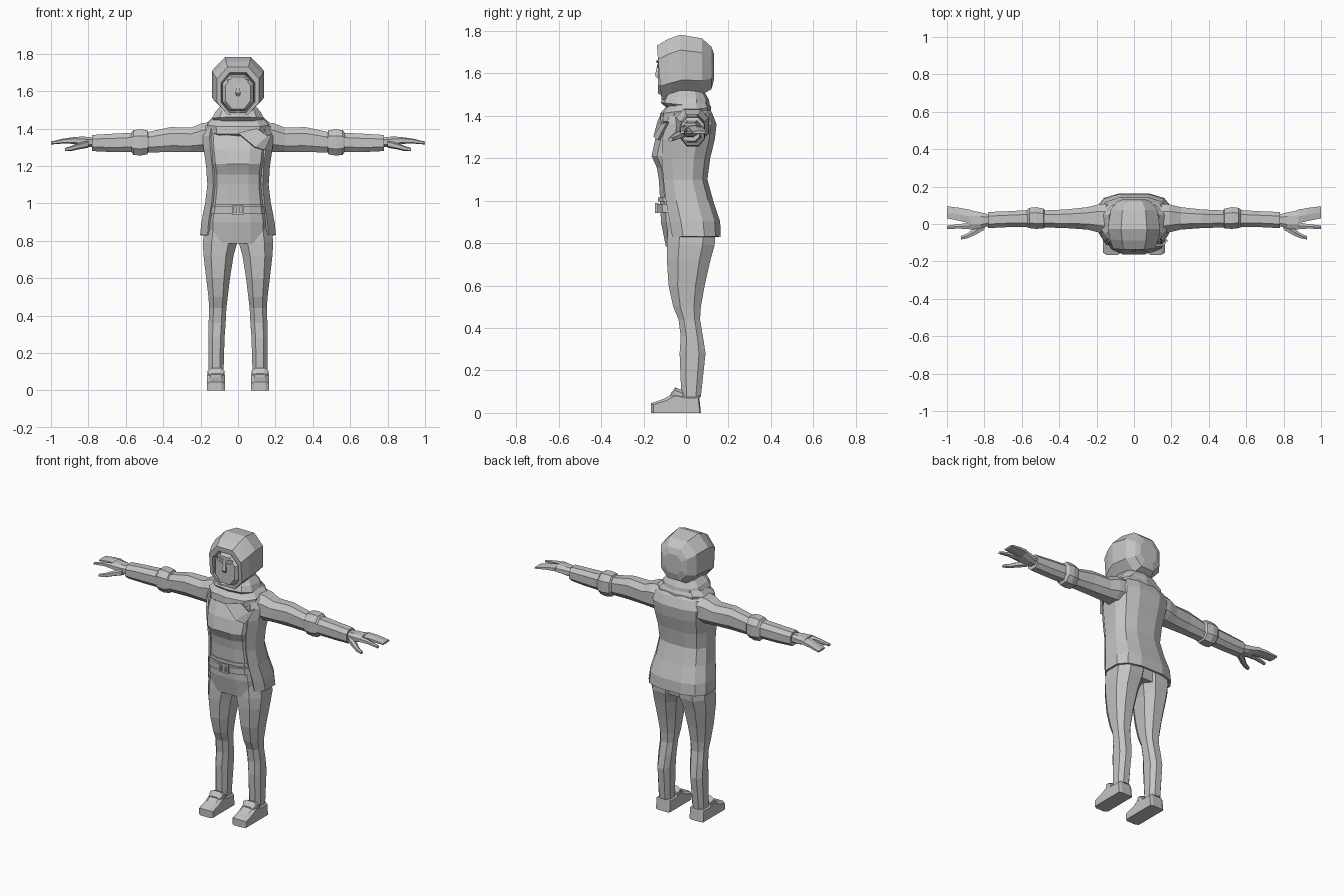
import bpy, bmesh, math
from mathutils import Vector

cloth = bpy.data.materials.new("plain_grey")
cloth.diffuse_color = (0.55, 0.55, 0.55, 1)


def ring(axis, pos, u0, u1, v0, v1, n=8, p=0.8, ks=None, tilt=0.0):
    """Squarish ring across an axis; u, v are the two other axes in xyz order."""
    top = math.cos(math.pi / n) ** p
    pts = []
    for k in (ks if ks is not None else range(n)):
        a = (k + 0.5) * 2 * math.pi / n
        c, s = math.cos(a), math.sin(a)
        u = (u0 + u1) / 2 + (u1 - u0) / 2 * math.copysign(abs(c) ** p, c) / top
        v = (v0 + v1) / 2 + (v1 - v0) / 2 * math.copysign(abs(s) ** p, s) / top
        w = pos + tilt * v
        pts.append({"x": (w, u, v), "y": (u, w, v), "z": (u, v, w)}[axis])
    return pts


def loft(name, rings, closed=True, caps=True, mirror=False, thick=0):
    bm = bmesh.new()
    rows = [[bm.verts.new(q) for q in r] for r in rings]
    n = len(rows[0])
    for a, b in zip(rows, rows[1:]):
        for i in range(n if closed else n - 1):
            j = (i + 1) % n
            bm.faces.new((a[i], a[j], b[j], b[i]))
    if caps and closed:
        bm.faces.new(rows[0])
        bm.faces.new(rows[-1])
    bmesh.ops.recalc_face_normals(bm, faces=bm.faces)
    me = bpy.data.meshes.new(name)
    bm.to_mesh(me)
    bm.free()
    me.materials.append(cloth)
    ob = bpy.data.objects.new(name, me)
    bpy.context.collection.objects.link(ob)
    if thick:
        m = ob.modifiers.new("thickness", "SOLIDIFY")
        m.thickness, m.offset = thick, 0
    if mirror:
        ob.modifiers.new("mirror", "MIRROR").use_clip = False
    return ob


def zloft(name, rows, n=12, p=0.7, ks=None, tilt=0.0, **kw):
    """Rows of (z, half width, front y, back y)."""
    return loft(name, [ring("z", z, -w, w, f, b, n, p, ks, tilt) for z, w, f, b in rows], **kw)


def box(name, x0, x1, y0, y1, z0, z1, slope=0, mirror=False):
    """Block whose z rises by slope from x0 to x1."""
    ends = [[(x, y, z + d) for y, z in ((y0, z0), (y1, z0), (y1, z1), (y0, z1))]
            for x, d in ((x0, 0), (x1, slope))]
    return loft(name, ends, mirror=mirror)


# Shirt with bust, waist and hem
zloft("shirt", [(0.785, 0.165, -0.095, 0.12), (0.90, 0.168, -0.118, 0.135),
                (1.0, 0.15, -0.122, 0.105), (1.10, 0.138, -0.128, 0.08),
                (1.155, 0.14, -0.137, 0.085), (1.21, 0.15, -0.162, 0.095),
                (1.29, 0.16, -0.145, 0.12), (1.37, 0.165, -0.11, 0.125),
                (1.42, 0.15, -0.085, 0.10), (1.46, 0.09, -0.06, 0.075)])

# Open jacket wrapping sides and back
zloft("jacket", [(0.83, 0.197, -0.085, 0.158), (0.90, 0.19, -0.098, 0.155),
                 (1.0, 0.17, -0.115, 0.122), (1.10, 0.158, -0.125, 0.095),
                 (1.20, 0.165, -0.135, 0.108), (1.29, 0.178, -0.135, 0.13),
                 (1.36, 0.185, -0.115, 0.138), (1.41, 0.17, -0.09, 0.118),
                 (1.45, 0.10, -0.065, 0.09)],
      ks=range(-2, 8), closed=False, thick=0.012)

# Belt with two bands and an open buckle
zloft("belt", [(0.945, 0.158, -0.134, 0.10), (0.985, 0.152, -0.136, 0.10)])
zloft("upper_belt", [(0.995, 0.15, -0.131, 0.10), (1.015, 0.148, -0.131, 0.10)])
box("buckle_top", -0.032, 0.032, -0.147, -0.13, 0.98, 0.99)
box("buckle_bottom", -0.032, 0.032, -0.147, -0.13, 0.942, 0.952)
box("buckle_side", 0.022, 0.032, -0.147, -0.13, 0.952, 0.98, mirror=True)
box("buckle_pin", -0.008, 0.008, -0.144, -0.13, 0.952, 0.98)

# Wrapped scarf: two overlapping rolls and a tail over one side of the chest
zloft("lower_scarf", [(1.365, 0.12, -0.10, 0.09), (1.385, 0.158, -0.122, 0.112),
                      (1.425, 0.165, -0.118, 0.115), (1.455, 0.135, -0.09, 0.10)],
      n=10, tilt=0.12)
zloft("upper_scarf", [(1.43, 0.12, -0.09, 0.09), (1.45, 0.137, -0.115, 0.11),
                      (1.485, 0.122, -0.10, 0.105), (1.52, 0.09, -0.07, 0.085)],
      n=10, tilt=-0.1)
loft("scarf_tail", [[(0.0, -0.128, 1.375), (0.09, -0.148, 1.30), (0.14, -0.128, 1.285)],
                    [(0.10, -0.115, 1.40), (0.155, -0.112, 1.36), (0.178, -0.085, 1.37)]],
     closed=False, thick=0.012)

# Hood with a recessed face opening
loft("hood", [ring("y", y, -w, w, a, b, 8, 0.8, tilt=t) for y, w, a, b, t in (
    (-0.06 + 0.06, 0.086, 1.495, 1.69, -0.05), (0.01, 0.09, 1.485, 1.70, -0.085),
    (0.01, 0.112, 1.475, 1.73, -0.085), (0.045, 0.13, 1.485, 1.76, -0.075),
    (0.0, 0.14, 1.495, 1.782, -0.015), (0.075, 0.125, 1.50, 1.765, 0),
    (0.12, 0.09, 1.525, 1.725, 0), (0.132, 0.06, 1.57, 1.69, 0))])
loft("face", [ring("y", y, -w, w, a, b, 8, 0.8) for y, w, a, b in (
    (-0.05, 0.088, 1.49, 1.695), (-0.112, 0.082, 1.495, 1.685), (-0.132, 0.066, 1.505, 1.675))])
box("brow", 0.014, 0.056, -0.138, -0.13, 1.648, 1.655, 0.008, mirror=True)
box("eye", 0.018, 0.048, -0.136, -0.13, 1.628, 1.636, 0.004, mirror=True)
loft("nose", [ring("z", z, -w, w, f, -0.125, 4, 1) for z, w, f in (
    (1.645, 0.006, -0.134), (1.59, 0.013, -0.146), (1.575, 0.009, -0.134))])

# Sleeves and elbow bands, rows of x, y range, z range
def xloft(name, rows, n=8, p=0.8):
    return loft(name, [ring("x", r[0], *r[1:], n, p) for r in rows], mirror=True)

xloft("sleeve", [(0.12, -0.06, 0.11, 1.28, 1.435), (0.19, -0.045, 0.105, 1.275, 1.43),
                 (0.25, -0.03, 0.09, 1.275, 1.405), (0.36, -0.022, 0.078, 1.275, 1.408),
                 (0.49, -0.018, 0.072, 1.272, 1.38), (0.57, -0.017, 0.074, 1.275, 1.378),
                 (0.68, -0.017, 0.068, 1.275, 1.372), (0.78, -0.022, 0.064, 1.28, 1.366)])
xloft("elbow_band", [(0.475, -0.018, 0.072, 1.285, 1.37), (0.485, -0.024, 0.083, 1.262, 1.392),
                     (0.525, -0.026, 0.09, 1.256, 1.396), (0.56, -0.022, 0.086, 1.26, 1.392),
                     (0.575, -0.016, 0.074, 1.285, 1.37)])

# Hands: palm, grouped fingers, index finger and thumb
xloft("palm", [(0.77, -0.008, 0.05, 1.30, 1.352), (0.82, -0.025, 0.062, 1.303, 1.357),
               (0.88, -0.03, 0.074, 1.318, 1.356)])
xloft("fingers", [(0.87, 0.002, 0.075, 1.322, 1.354), (0.93, 0.016, 0.086, 1.322, 1.345),
                  (1.0, 0.03, 0.095, 1.316, 1.328)], n=6)
xloft("index_finger", [(0.87, -0.028, 0.008, 1.32, 1.352), (0.93, -0.025, 0.0, 1.322, 1.346),
                       (1.0, -0.026, -0.008, 1.316, 1.33)], n=6)
xloft("thumb", [(0.80, -0.03, 0.01, 1.30, 1.335), (0.855, -0.062, -0.022, 1.29, 1.32),
                (0.89, -0.076, -0.05, 1.282, 1.306), (0.925, -0.083, -0.064, 1.28, 1.296)], n=6)

# Trouser legs, rows of z, inner x, outer x, front y, back y
loft("trouser_leg", [ring("z", *r, 8, 0.8) for r in (
    (0.076, 0.078, 0.158, -0.022, 0.07), (0.28, 0.072, 0.158, -0.03, 0.092),
    (0.36, 0.066, 0.157, -0.025, 0.08), (0.44, 0.062, 0.154, -0.035, 0.066),
    (0.50, 0.055, 0.158, -0.06, 0.07), (0.60, 0.043, 0.17, -0.082, 0.088),
    (0.72, 0.024, 0.184, -0.09, 0.115), (0.79, 0.004, 0.188, -0.09, 0.135),
    (0.87, -0.01, 0.18, -0.085, 0.14))], mirror=True)

# Shoes: side profile swept across the width, plus tongue
profile = [(-0.165, 0), (-0.165, 0.045), (-0.10, 0.068), (-0.055, 0.095),
           (0.0, 0.082), (0.062, 0.082), (0.07, 0.0)]
loft("shoe", [[(x, y * s, z * h) for y, z in profile] for x, s, h in (
    (0.07, 0.93, 0.85), (0.087, 1, 1), (0.147, 1, 1), (0.166, 0.93, 0.85))], mirror=True)
loft("shoe_tongue", [ring("y", *r, 8, 0.7) for r in (
    (-0.072, 0.082, 0.154, 0.055, 0.092), (-0.05, 0.072, 0.163, 0.055, 0.12),
    (-0.015, 0.074, 0.162, 0.05, 0.105))], mirror=True)
